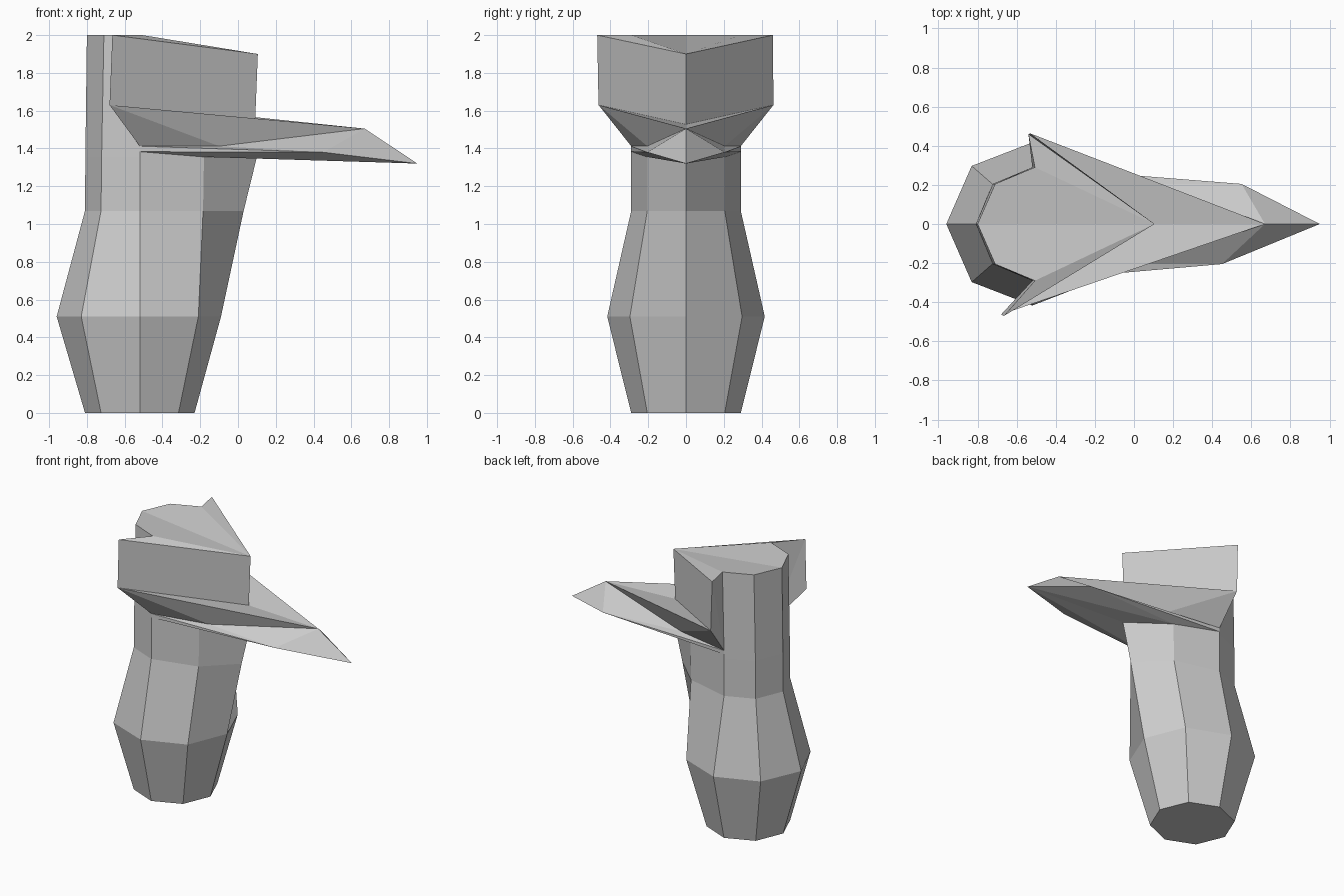
import bpy, bmesh
from mathutils import Vector

if "Cube" in bpy.data.objects:
    bpy.data.objects.remove(bpy.data.objects["Cube"])


def make_object(name, faces):
    """Build a flat-shaded mesh from polygons given as point lists."""
    bm = bmesh.new()
    for pts in faces:
        bm.faces.new([bm.verts.new(Vector(p)) for p in pts])
    bmesh.ops.remove_doubles(bm, verts=bm.verts, dist=0.0005)
    bmesh.ops.recalc_face_normals(bm, faces=bm.faces)
    mesh = bpy.data.meshes.new(name)
    bm.to_mesh(mesh)
    bm.free()
    obj = bpy.data.objects.new(name, mesh)
    bpy.context.collection.objects.link(obj)


def ring(z, back, back_side, front_side, front, half, corner):
    """Eight-sided body section, symmetric across y."""
    right = [(back, 0), (back_side, -corner), (-0.52, -half),
             (front_side, -corner), (front, 0)]
    left = [(x, -y) for x, y in right[3:0:-1]]
    return [(x, y, z) for x, y in right + left]


# Octagonal neck, swelling low down and leaning forward at the top
rings = [ring(0, -0.81, -0.725, -0.315, -0.23, 0.29, 0.205),
         ring(0.51, -0.96, -0.83, -0.21, -0.09, 0.417, 0.297),
         ring(1.07, -0.81, -0.725, -0.185, 0.03, 0.29, 0.205),
         ring(1.355, -0.808, -0.722, -0.18, 0.10, 0.29, 0.205)]
neck = [rings[0]]
for lo, hi in zip(rings, rings[1:]):
    for i in range(8):
        j = (i + 1) % 8
        neck.append([lo[i], lo[j], hi[j], hi[i]])
make_object("neck", neck)


def head_side(s, wing_x, wing_top_x, wing_top_y, beak_x):
    """One half of the head: back column, side wing and beak."""
    # Back column
    k0, k0t = (-0.808, 0, 1.355), (-0.80, 0, 2)
    k1, k1t = (-0.722, 0.205 * s, 1.355), (-0.71, 0.205 * s, 2)
    a_low, a_mid, a, a_top = [(x, 0.29 * s, z) for x, z in
                              ((-0.52, 1.355), (-0.52, 1.383), (-0.52, 1.412), (-0.507, 2))]
    # Wing and front ridge
    p, p_top = (wing_x, 0.463 * s, 1.63), (wing_top_x, wing_top_y * s, 2)
    r, r_top = (0.09, 0, 1.527), (0.105, 0, 1.90)
    # Beak
    ridge, tip = (0.67, 0, 1.505), (0.95, 0, 1.32)
    c, c_low = (-0.10, 0.205 * s, 1.412), (-0.18, 0.205 * s, 1.355)
    b, chin = (beak_x, 0.205 * s, 1.38), (0.10, 0, 1.355)
    return [
        [k0, k1, k1t, k0t], [k1, a_low, a_mid, a, a_top, k1t],
        [a, p, p_top], [a, p_top, a_top], [p, r, r_top, p_top],
        [k0t, k1t, a_top, r_top], [a_top, p_top, r_top],
        [a, c, p], [p, r, ridge], [p, ridge, c],
        [c, ridge, b], [ridge, tip, b],
        [a, c, b], [a, b, a_mid],
        [a_mid, b, c_low], [b, tip, c_low], [tip, chin, c_low],
        [a_low, a_mid, c_low],
    ]


# Head with pointed beak, wings slightly uneven left to right
make_object("head", head_side(-1, -0.68, -0.665, 0.47, 0.45)
            + head_side(1, -0.53, -0.54, 0.46, 0.55))
